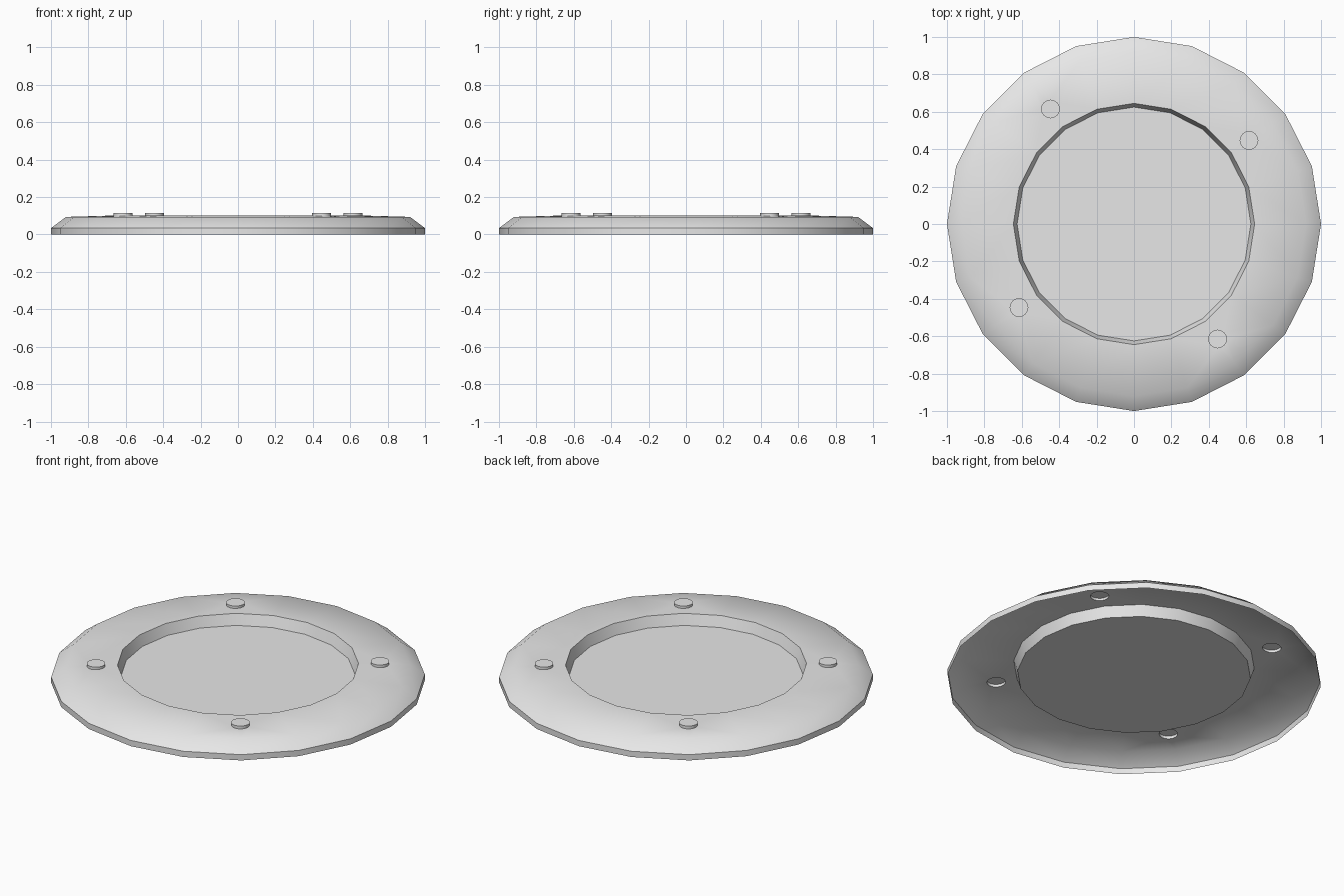
import bpy, bmesh
from math import sin, cos, radians, tau, hypot

if "Cube" in bpy.data.objects:
    bpy.data.objects.remove(bpy.data.objects["Cube"])

SIDES, BOLT_SIDES = 20, 16
BOLT_R, BOLT_DIST, BOLT_TOP = 0.05, 0.76, 0.114
RIM_R, RIM_Z = 0.92, 0.094          # outer edge of the top face
LIP_R, LIP_Z = 0.645, 0.102         # edge of the recess
BOLT_CENTRES = [(BOLT_DIST * cos(radians(a)), BOLT_DIST * sin(radians(a)))
                for a in (36, 126, 216, 306)]

grey = bpy.data.materials.new("light_grey")
grey.use_nodes = True
grey.diffuse_color = (0.8, 0.8, 0.8, 1)
grey.node_tree.nodes["Principled BSDF"].inputs["Base Color"].default_value = (0.8, 0.8, 0.8, 1)


def top_z(x, y):
    """Height of the gently domed top face."""
    t = (hypot(x, y) - LIP_R) / (RIM_R - LIP_R)
    return LIP_Z + (RIM_Z - LIP_Z) * t


def loop(bm, r, z=None, centre=(0, 0), n=SIDES):
    """Ring of vertices; without z it lies on the top face."""
    verts = []
    for i in range(n):
        x = centre[0] + r * cos(tau * i / n)
        y = centre[1] + r * sin(tau * i / n)
        verts.append(bm.verts.new((x, y, top_z(x, y) if z is None else z)))
    return verts


def skin(bm, low, high):
    """Quads between two rings, facing outward when low is below high."""
    n = len(low)
    for i in range(n):
        j = (i + 1) % n
        bm.faces.new((low[i], low[j], high[j], high[i]))


def loop_edges(bm, verts):
    pairs = zip(verts, verts[1:] + verts[:1])
    return [bm.edges.get(p) or bm.edges.new(p) for p in pairs]


def finish(bm, name):
    mesh = bpy.data.meshes.new(name)
    bm.to_mesh(mesh)
    bm.free()
    mesh.materials.append(grey)
    mesh.shade_smooth()
    mesh.set_sharp_from_angle(angle=radians(45))
    obj = bpy.data.objects.new(name, mesh)
    bpy.context.collection.objects.link(obj)
    return obj


# Plate: thin open shell with a skirt, bevelled rim and recessed floor
bm = bmesh.new()
foot = loop(bm, 1.0, 0)
skirt = loop(bm, 1.0, 0.034)
rim = loop(bm, RIM_R, RIM_Z)
lip = loop(bm, LIP_R, LIP_Z)
floor = loop(bm, 0.625, 0.04)
skin(bm, foot, skirt)
skin(bm, skirt, rim)
skin(bm, lip, floor)
bm.faces.new(floor)

# Top face, open beneath each bolt
edges = loop_edges(bm, rim) + loop_edges(bm, lip)
for c in BOLT_CENTRES:
    edges += loop_edges(bm, loop(bm, BOLT_R, centre=c, n=BOLT_SIDES))
made = bmesh.ops.triangle_fill(bm, use_beauty=True, edges=edges, normal=(0, 0, 1))
for f in made["geom"]:
    if isinstance(f, bmesh.types.BMFace):
        f.normal_update()
        if f.normal.z < 0:
            f.normal_flip()
finish(bm, "plate")

# Bolts: shallow caps, hollow underneath
for k, c in enumerate(BOLT_CENTRES):
    bm = bmesh.new()
    base = loop(bm, BOLT_R, centre=c, n=BOLT_SIDES)
    cap = loop(bm, BOLT_R, BOLT_TOP, c, BOLT_SIDES)
    skin(bm, base, cap)
    bm.faces.new(cap)
    finish(bm, f"bolt_{k + 1}")
